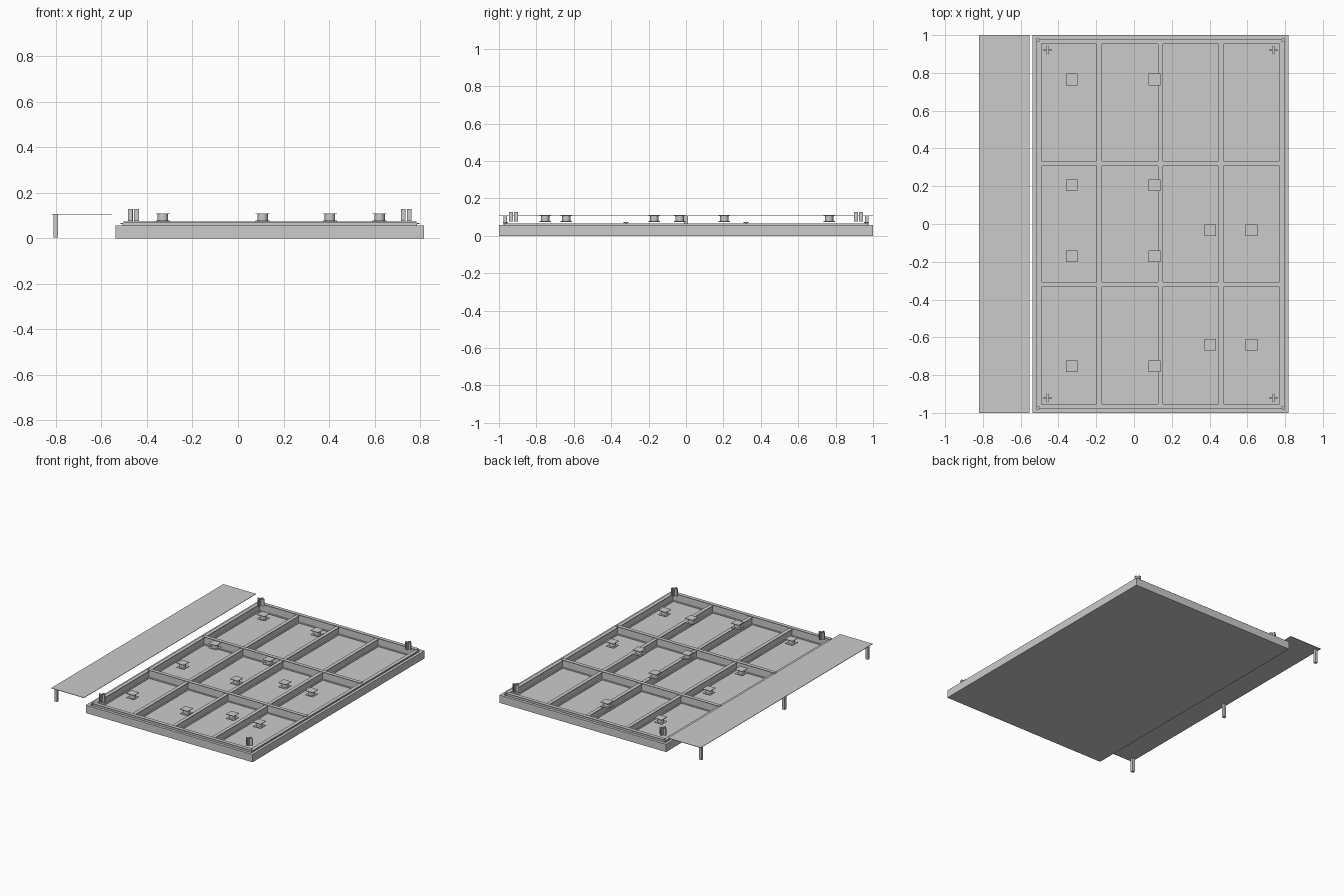
import bpy, bmesh
from mathutils import Matrix

if "Cube" in bpy.data.objects:
    bpy.data.objects.remove(bpy.data.objects["Cube"])


def box(bm, x0, x1, y0, y1, z0, z1):
    m = Matrix.Translation(((x0 + x1) / 2, (y0 + y1) / 2, (z0 + z1) / 2))
    m = m @ Matrix.Diagonal((x1 - x0, y1 - y0, z1 - z0, 1))
    bmesh.ops.create_cube(bm, size=1, matrix=m)


def finish(bm, name, smooth=False):
    me = bpy.data.meshes.new(name)
    bm.to_mesh(me)
    bm.free()
    ob = bpy.data.objects.new(name, me)
    bpy.context.collection.objects.link(ob)
    if smooth:
        bpy.ops.object.select_all(action='DESELECT')
        ob.select_set(True)
        bpy.context.view_layer.objects.active = ob
        bpy.ops.object.shade_smooth_by_angle()
    return ob


X0, X1 = -0.538, 0.818      # slab limits
RIM, FLOOR = 0.021, 0.012

# Shallow tray slab with raised rim
bm = bmesh.new()
box(bm, X0, X1, -1, 1, 0, FLOOR)
finish(bm, "tray_floor")
bm = bmesh.new()
for a, b in ((X0, X0 + RIM), (X1 - RIM, X1)):
    box(bm, a, b, -1, 1, 0, 0.057)
for a, b in ((-1, -1 + RIM), (1 - RIM, 1)):
    box(bm, X0 + RIM, X1 - RIM, a, b, 0, 0.057)
finish(bm, "tray_rim")


# I-beam grid
def i_beam(name, axis, pos, start, end, top):
    hw, web, t = 0.0135, 0.004, 0.004
    bm = bmesh.new()
    for w, z0, z1 in ((hw, FLOOR, FLOOR + t), (web, FLOOR + t, top - t), (hw, top - t, top)):
        if axis == 'Y':
            box(bm, pos - w, pos + w, start, end, z0, z1)
        else:
            box(bm, start, end, pos - w, pos + w, z0, z1)
    finish(bm, name)


for x in (-0.503, -0.184, 0.140, 0.461, 0.783):
    i_beam("long_beam", 'Y', x, -0.967, 0.967, 0.067)
for y in (-0.966, -0.32, 0.32, 0.966):
    i_beam("cross_beam", 'X', y, -0.503, 0.783, 0.073)

# Corner posts: four angle sections back to back
for px in (-0.459, 0.739):
    for py in (-0.922, 0.922):
        bm = bmesh.new()
        g, t, r = 0.0025, 0.003, 0.024
        for sx in (-1, 1):
            for sy in (-1, 1):
                ax, bx, cx = sorted((g * sx, r * sx)), sorted((g * sx, (g + t) * sx)), None
                ay = sorted((g * sy, (g + t) * sy))
                by = sorted(((g + t) * sy, r * sy))
                box(bm, px + ax[0], px + ax[1], py + ay[0], py + ay[1], 0.077, 0.128)
                box(bm, px + bx[0], px + bx[1], py + by[0], py + by[1], 0.077, 0.128)
        finish(bm, "corner_post")

# Isolator mounts: two square plates with a round core
mounts = [(x, y) for x in (-0.33, 0.108) for y in (-0.753, -0.17, 0.205, 0.765)]
mounts += [(x, y) for x in (0.404, 0.622) for y in (-0.64, -0.033)]
for x, y in mounts:
    bm = bmesh.new()
    h = 0.031
    box(bm, x - h, x + h, y - h, y + h, 0.075, 0.079)
    box(bm, x - h, x + h, y - h, y + h, 0.106, 0.110)
    bmesh.ops.create_cone(bm, cap_ends=True, segments=24, radius1=0.023, radius2=0.023,
                          depth=0.027, matrix=Matrix.Translation((x, y, 0.0925)))
    finish(bm, "mount", True)

# Side walkway sheet on three legs
bm = bmesh.new()
box(bm, -0.82, -0.553, -1, 1, 0.105, 0.108)
finish(bm, "walkway_sheet")
for y in (-0.967, 0, 0.967):
    bm = bmesh.new()
    box(bm, -0.81, -0.79, y - 0.01, y + 0.01, 0.004, 0.105)
    finish(bm, "walkway_leg")
